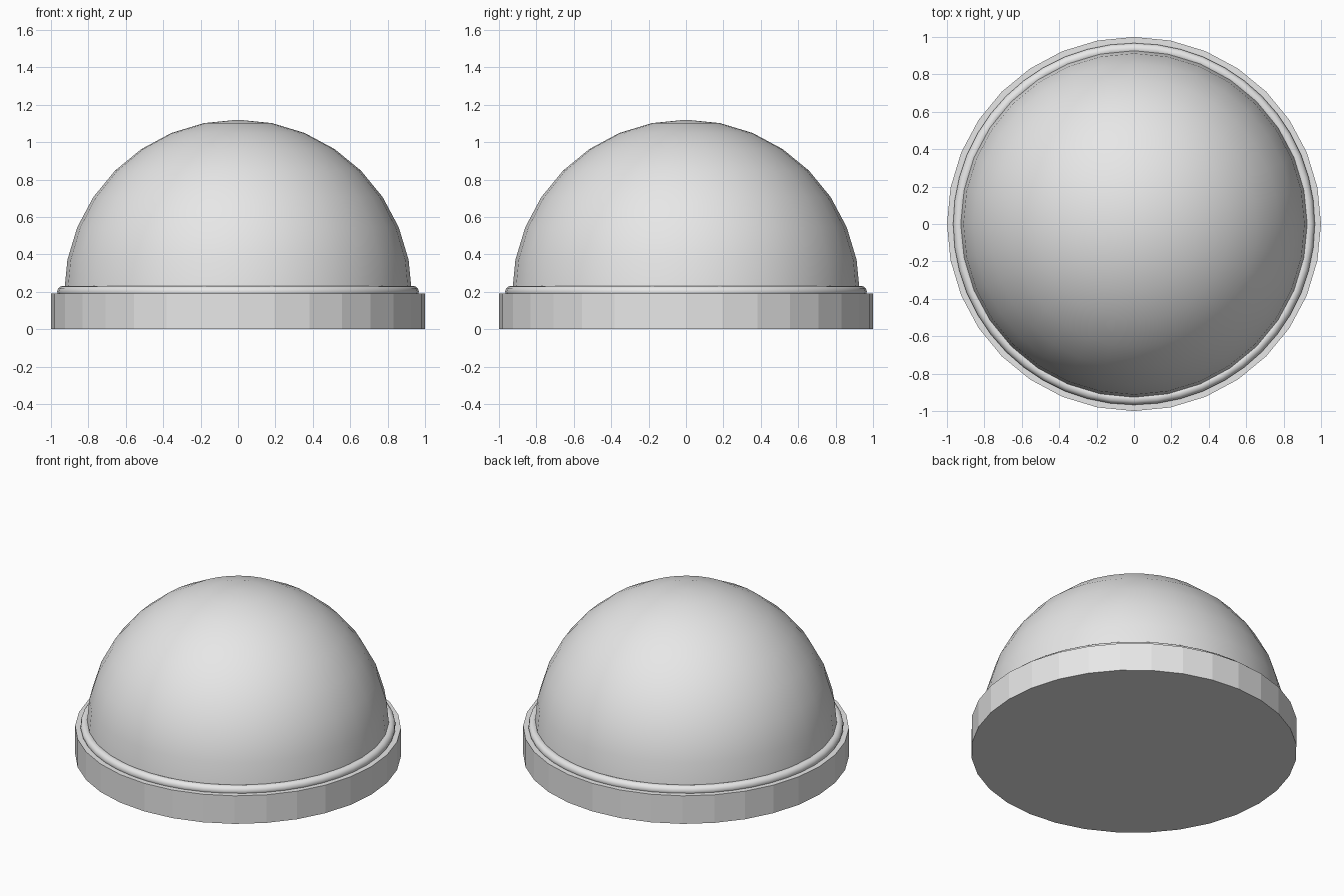
import bpy
import bmesh

cube = bpy.data.objects.get("Cube")
if cube:
    bpy.data.objects.remove(cube, do_unlink=True)

SIDES = 32
BASE_TOP = 0.19
DOME_RADIUS = 0.93

# Single light grey material
grey = bpy.data.materials.new("light_grey")
grey.use_nodes = True
colour = (0.8, 0.8, 0.8, 1)
grey.diffuse_color = colour
grey.node_tree.nodes["Principled BSDF"].inputs["Base Color"].default_value = colour


def finish(name, smooth):
    obj = bpy.context.active_object
    obj.name = name
    obj.data.name = name
    obj.data.materials.append(grey)
    if smooth:
        bpy.ops.object.shade_smooth()
    return obj


# Flat faceted base disc
bpy.ops.mesh.primitive_cylinder_add(
    vertices=SIDES, radius=1, depth=BASE_TOP, location=(0, 0, BASE_TOP / 2))
finish("base", False)

# Rounded collar around the foot of the dome
bpy.ops.mesh.primitive_torus_add(
    major_segments=48, minor_segments=12, major_radius=0.936,
    minor_radius=0.031, location=(0, 0, 0.201))
finish("collar_ring", True)

# Dome: upper half of a sphere
bpy.ops.mesh.primitive_uv_sphere_add(
    segments=SIDES, ring_count=16, radius=DOME_RADIUS, location=(0, 0, BASE_TOP))
dome = finish("dome", True)
bm = bmesh.new()
bm.from_mesh(dome.data)
lower = [v for v in bm.verts if v.co.z < -0.01]
bmesh.ops.delete(bm, geom=lower, context="VERTS")
bm.to_mesh(dome.data)
bm.free()
